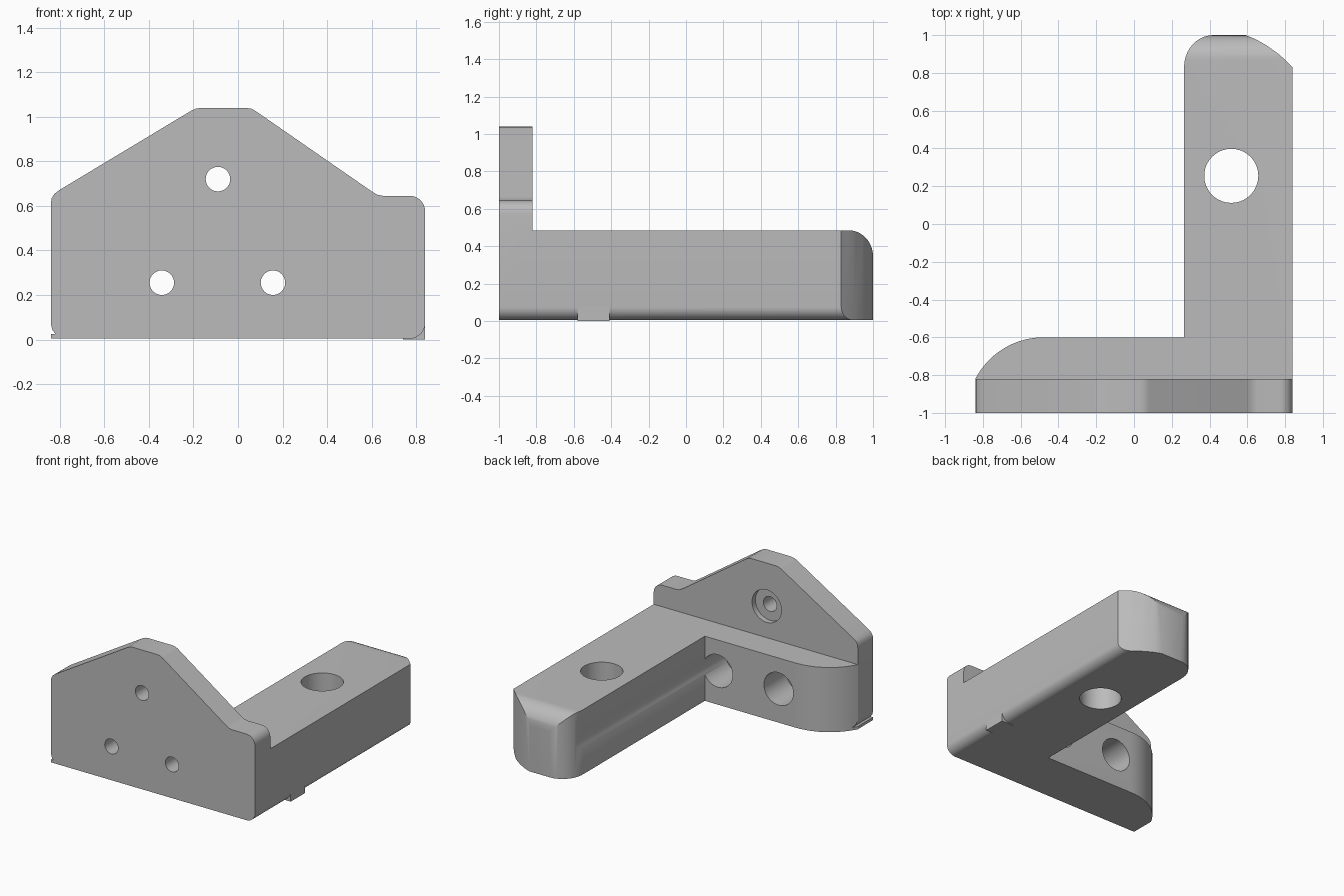
import bpy
import bmesh
from math import cos, sin, radians
from mathutils import Matrix

cube = bpy.data.objects.get("Cube")
if cube:
    bpy.data.objects.remove(cube, do_unlink=True)

grey = bpy.data.materials.new("plain grey")
grey.use_nodes = True
grey.diffuse_color = (0.5, 0.5, 0.5, 1)
grey.node_tree.nodes["Principled BSDF"].inputs["Base Color"].default_value = (0.5, 0.5, 0.5, 1)


def arc(cx, cy, rx, ry, start, end, steps=10):
    angles = [radians(start + (end - start) * i / steps) for i in range(steps + 1)]
    return [(cx + rx * cos(a), cy + ry * sin(a)) for a in angles]


def add_object(name, bm, helper=False):
    bmesh.ops.recalc_face_normals(bm, faces=bm.faces)
    mesh = bpy.data.meshes.new(name)
    bm.to_mesh(mesh)
    bm.free()
    mesh.materials.append(grey)
    obj = bpy.data.objects.new(name, mesh)
    bpy.context.collection.objects.link(obj)
    obj.hide_render = helper
    return obj


def prism(name, outline, axis, low, high, helper=False):
    """Extrude a 2D outline along the given axis."""
    place = {"x": lambda p, d: (d, p[0], p[1]),
             "y": lambda p, d: (p[0], d, p[1]),
             "z": lambda p, d: (p[0], p[1], d)}[axis]
    bm = bmesh.new()
    ends = [[bm.verts.new(place(p, d)) for p in outline] for d in (low, high)]
    for ring in ends:
        bm.faces.new(ring)
    for i in range(len(outline)):
        j = (i + 1) % len(outline)
        bm.faces.new((ends[0][i], ends[0][j], ends[1][j], ends[1][i]))
    return add_object(name, bm, helper)


def cut(target, tool, operation):
    mod = target.modifiers.new(tool.name, "BOOLEAN")
    mod.object = tool
    mod.operation = operation
    mod.solver = "EXACT"
    bpy.context.view_layer.objects.active = target
    bpy.ops.object.modifier_apply(modifier=mod.name)
    bpy.data.objects.remove(tool, do_unlink=True)


# Front outline, pulled through the whole depth
front = [(-0.84, 0.004), (-0.84, 0.025), (-0.82, 0.025), (-0.834, 0.045), (-0.84, 0.07),
         (-0.84, 0.61), (-0.836, 0.635), (-0.823, 0.655), (-0.80, 0.672),
         (-0.21, 1.027), (-0.19, 1.036), (-0.165, 1.04),
         (0.035, 1.04), (0.06, 1.036), (0.08, 1.025),
         (0.60, 0.665), (0.625, 0.65), (0.65, 0.645)]
front += arc(0.77, 0.575, 0.07, 0.07, 90, 0)
front += arc(0.77, 0.074, 0.07, 0.07, 0, -90)
bracket = prism("bracket", front, "y", -1, 1.2)

# Side profile: tall front plate, low base, rounded far end
side = [(-1.2, -0.2), (-1.2, 1.3), (-0.82, 1.3), (-0.82, 0.485)]
side += arc(0.87, 0.345, 0.13, 0.14, 90, 0) + [(1.0, -0.2)]
cut(bracket, prism("side_profile", side, "x", -1.1, 1.1, True), "INTERSECT")

# L-shaped footprint with curved ends
foot = [(0.9, -1.1), (-0.9, -1.1), (-0.9, -0.82), (-0.84, -0.82)]
foot += arc(-0.48, -1.0045, 0.4045, 0.4045, 151, 90)
foot += [(0.265, -0.6)] + arc(0.42, 0.83, 0.155, 0.17, 180, 90)
foot += [(0.59, 1.0), (0.64, 0.98), (0.7, 0.947), (0.77, 0.897), (0.84, 0.83), (0.9, 0.77)]
cut(bracket, prism("footprint", foot, "z", -0.3, 1.4, True), "INTERSECT")

# Screw holes: narrow at the front, wide counterbores from the back
for x, z in ((-0.09, 0.72), (-0.342, 0.255), (0.157, 0.255)):
    for radius, low, high in ((0.055, -1.2, -0.7), (0.121, -0.86, 1.2)):
        hole = prism("hole", arc(x, z, radius, radius, 0, 352.5, 47), "y", low, high, True)
        cut(bracket, hole, "DIFFERENCE")

# Large vertical hole through the arm
bore = prism("bore", arc(0.515, 0.255, 0.143, 0.143, 0, 354.375, 63), "z", -0.2, 0.8, True)
cut(bracket, bore, "DIFFERENCE")

# Square tab filling part of the rounded bottom edge
tab = prism("bottom_tab", [(0.74, 0), (0.84, 0), (0.84, 0.074), (0.74, 0.074)], "y", -0.58, -0.41)

bpy.ops.object.select_all(action="DESELECT")
bracket.select_set(True)
bpy.context.view_layer.objects.active = bracket
bpy.ops.object.shade_smooth_by_angle(angle=radians(28))
